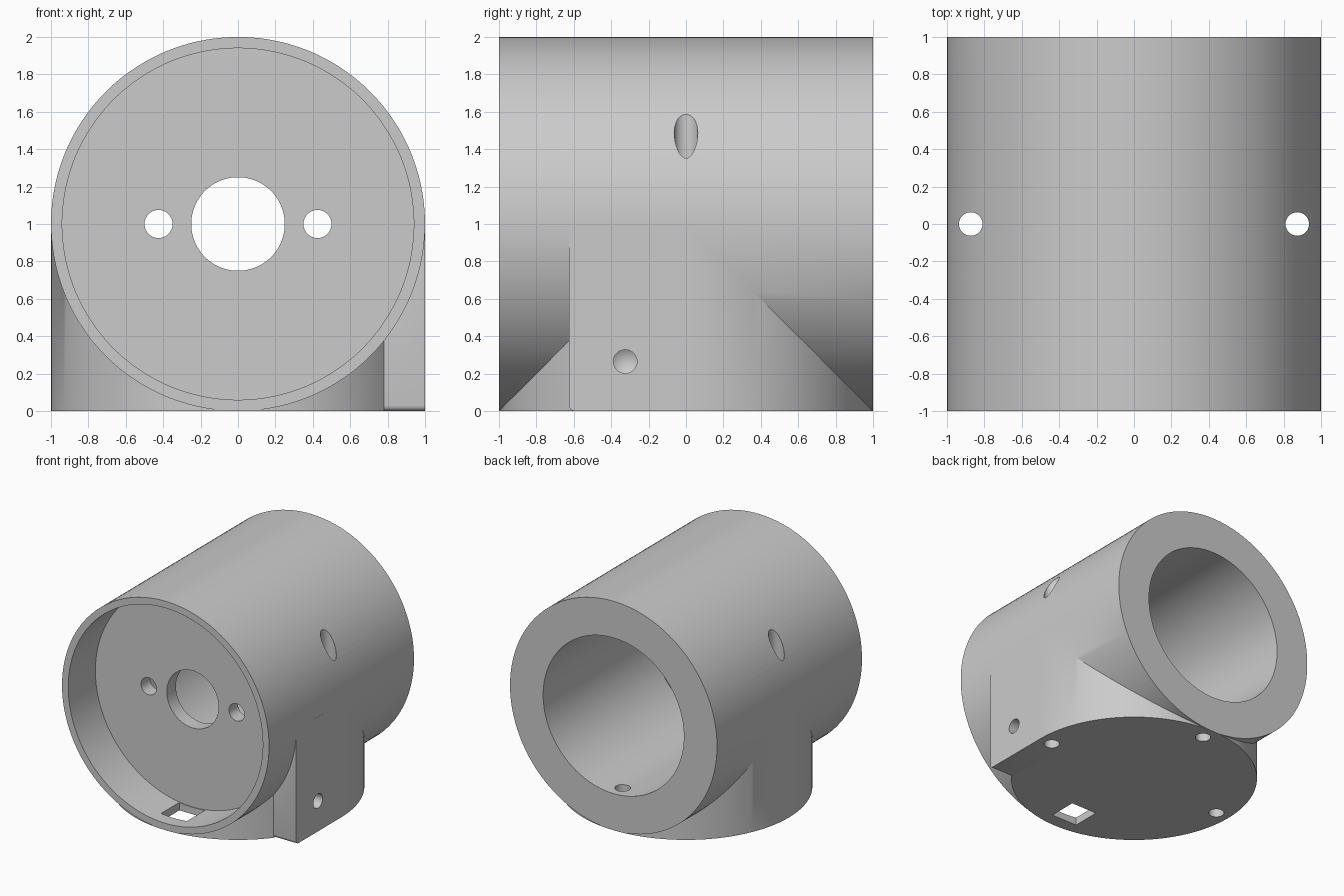
import bpy, bmesh, math
from mathutils import Matrix, Vector

default = bpy.data.objects.get("Cube")
if default:
    bpy.data.objects.remove(default, do_unlink=True)

SEGMENTS = 128
AXIS_TURN = {
    "x": Matrix.Rotation(math.pi / 2, 4, "Y"),
    "y": Matrix.Rotation(-math.pi / 2, 4, "X"),
    "z": Matrix.Identity(4),
}


def add_object(name, bm):
    bmesh.ops.recalc_face_normals(bm, faces=bm.faces)
    mesh = bpy.data.meshes.new(name)
    bm.to_mesh(mesh)
    bm.free()
    obj = bpy.data.objects.new(name, mesh)
    bpy.context.collection.objects.link(obj)
    return obj


def rod(name, axis, start, end, radius, point=0):
    """Cylinder along one axis, with an optional pointed tip before its start."""
    start, end = Vector(start), Vector(end)
    length = (end - start).length
    bm = bmesh.new()
    bmesh.ops.create_cone(bm, cap_ends=True, segments=32,
                          radius1=radius, radius2=radius, depth=length)
    if point:
        cap = min(bm.faces, key=lambda f: f.calc_center_median().z)
        tip = bmesh.ops.poke(bm, faces=[cap])["verts"][0]
        tip.co.z -= point
    bm.transform(Matrix.Translation((start + end) / 2) @ AXIS_TURN[axis])
    return add_object(name, bm)


def measure(mesh):
    """Volume and number of open edges."""
    bm = bmesh.new()
    bm.from_mesh(mesh)
    volume = bm.calc_volume()
    open_edges = sum(not e.is_manifold for e in bm.edges)
    bm.free()
    return volume, open_edges


def combine(target, tool, operation):
    """Boolean that keeps the cleaner result of two solvers."""
    before, tool_volume = measure(target.data)[0], measure(tool.data)[0]
    results = []
    for solver in ("MANIFOLD", "EXACT"):
        mod = target.modifiers.new(operation.title(), "BOOLEAN")
        mod.operation = operation
        mod.solver = solver
        mod.object = tool
        graph = bpy.context.evaluated_depsgraph_get()
        mesh = bpy.data.meshes.new_from_object(target.evaluated_get(graph))
        target.modifiers.remove(mod)
        volume, open_edges = measure(mesh)
        change = volume - before if operation == "UNION" else before - volume
        failed = not 1e-6 < change < tool_volume * 1.01
        results.append((failed, open_edges, len(results), mesh))
    target.data = min(results)[3]
    bpy.data.objects.remove(tool, do_unlink=True)


def loft(bm, sections, closed):
    """Skin a row of equal closed sections with quads."""
    for i in range(0 if closed else 1, len(sections)):
        a, b = sections[i - 1], sections[i]
        for k in range(len(a)):
            bm.faces.new((a[k - 1], a[k], b[k], b[k - 1]))


# Barrel turned from one profile: outer wall, rear bore, shaft hole, front recess
profile = [(1, -1), (1, 1), (0.68, 1), (0.68, -0.5),
           (0.25, -0.5), (0.25, -0.625), (0.94, -0.625), (0.94, -1)]
bm = bmesh.new()
rings = []
for i in range(SEGMENTS):
    a = 2 * math.pi * (i + 0.5) / SEGMENTS
    rings.append([bm.verts.new((r * math.cos(a), y, 1 + r * math.sin(a)))
                  for r, y in profile])
loft(bm, rings, closed=True)
body = add_object("housing", bm)

# Upright round base with one square mounting corner, lofted across x;
# its top is a saddle hidden inside the barrel wall
block_front = -0.625
block_x = math.sqrt(1 - block_front ** 2)
saddle = 0.97
columns = [-math.cos(2 * math.pi * (i + 0.5) / SEGMENTS) for i in range(SEGMENTS // 2)]
columns = sorted(columns + [block_x, block_x + 0.001, 1])
bm = bmesh.new()
sections = []
for x in columns:
    back = math.sqrt(1 - x * x)
    front = block_front if x > block_x else -back
    fillet = 0.03 if x > block_x else 0
    top = 1 - math.sqrt(max(0, saddle ** 2 - x * x))
    section = [(back, top), (back, 0)]
    for k in range(5):
        a = math.pi / 2 * k / 4
        section.append((front + fillet * (1 - math.sin(a)), fillet * (1 - math.cos(a))))
    section.append((front, top))
    sections.append([bm.verts.new((x, y, z)) for y, z in section])
loft(bm, sections, closed=False)
bm.faces.new(sections[0])
bm.faces.new(sections[-1])
bmesh.ops.remove_doubles(bm, verts=bm.verts, dist=1e-5)
combine(body, add_object("base", bm), "UNION")

cutters = []
for side in (-1, 1):
    # Screw holes in the wall between recess and bore
    x = side * 0.425
    cutters.append(rod("wall_screw_hole", "y", (x, -0.8, 1), (x, -0.3, 1), 0.075))
    # Long vertical bolt holes at both sides
    x = side * 0.873
    cutters.append(rod("bolt_hole", "z", (x, 0, -0.1), (x, 0, 2.1), 0.063))

# Rear vertical hole that opens into the bore
cutters.append(rod("rear_bolt_hole", "z", (0, 0.873, -0.1), (0, 0.873, 0.8), 0.063))

# Two side holes in the mounting corner: one into the bore, one blind with a pointed end
y = -0.325
cutters.append(rod("upper_side_hole", "x", (0.4, y, 0.74), (1.1, y, 0.74), 0.063))
cutters.append(rod("lower_side_hole", "x", (0.6, y, 0.265), (1.1, y, 0.265), 0.063, 0.04))

# Square cable slot through the floor of the recess
bm = bmesh.new()
bmesh.ops.create_cube(bm, size=0.25)
bm.transform(Matrix.Translation((0, -0.757, 0.05)))
cutters.append(add_object("cable_slot", bm))

for cutter in cutters:
    combine(body, cutter, "DIFFERENCE")

# Smooth curves with crisp edges, one plain grey
bpy.ops.object.select_all(action="DESELECT")
body.select_set(True)
bpy.context.view_layer.objects.active = body
bpy.ops.object.shade_smooth_by_angle(angle=math.radians(30))

grey = bpy.data.materials.new("plain grey")
grey.use_nodes = True
colour = (0.6, 0.6, 0.6, 1)
grey.diffuse_color = colour
grey.node_tree.nodes["Principled BSDF"].inputs["Base Color"].default_value = colour
body.data.materials.clear()
body.data.materials.append(grey)
